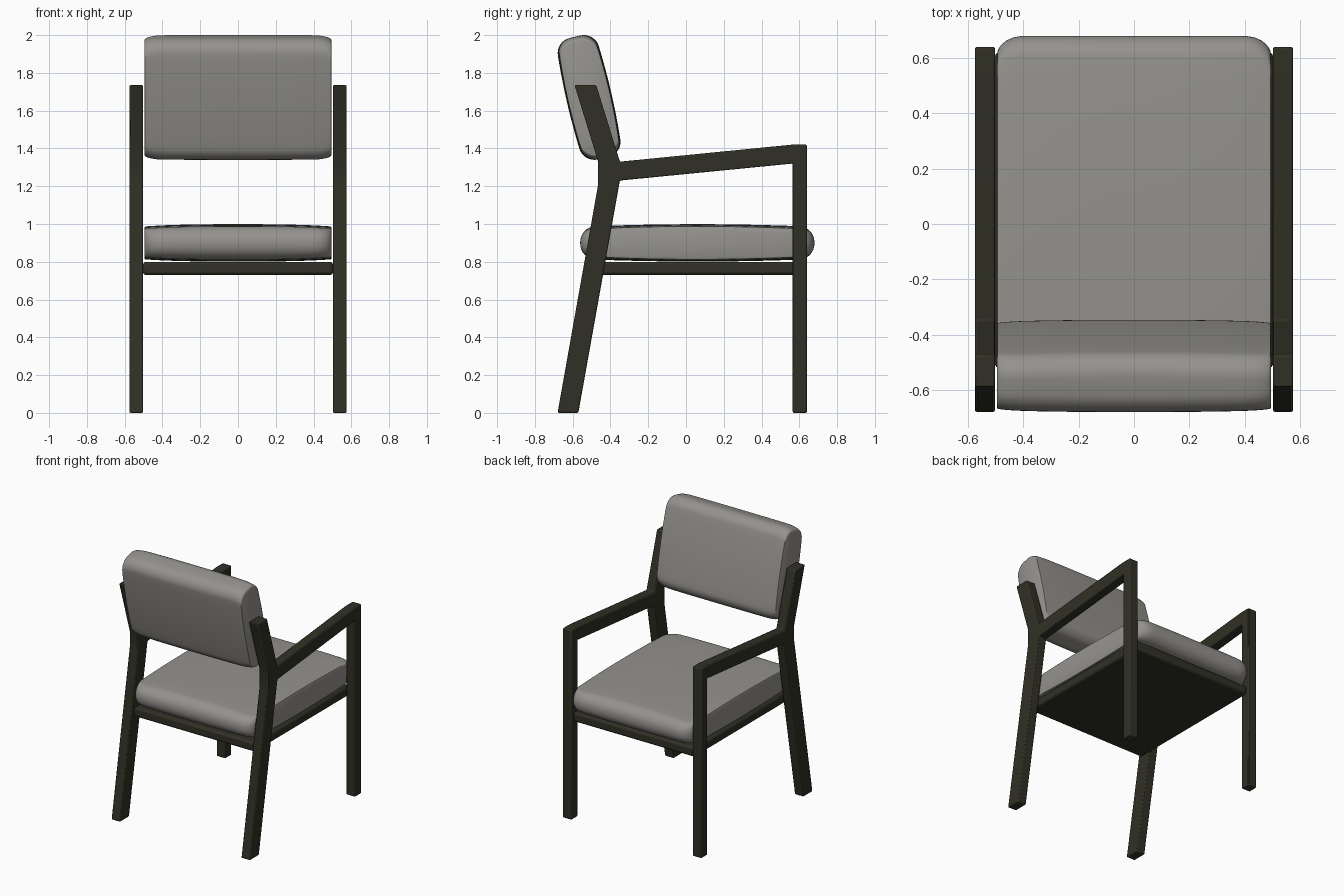
import bpy, math
from mathutils import Matrix, Vector

if "Cube" in bpy.data.objects:
    bpy.data.objects.remove(bpy.data.objects["Cube"])


def material(name, rgb):
    m = bpy.data.materials.new(name)
    m.diffuse_color = (*rgb, 1)
    m.use_nodes = True
    m.node_tree.nodes["Principled BSDF"].inputs["Base Color"].default_value = m.diffuse_color
    return m


WOOD = material("dark wood", (0.03, 0.03, 0.019))
FABRIC = material("grey fabric", (0.30, 0.29, 0.27))


def make(name, verts, faces, mat, angle=35, bevel=0):
    me = bpy.data.meshes.new(name)
    me.from_pydata(verts, [], faces)
    me.materials.append(mat)
    ob = bpy.data.objects.new(name, me)
    bpy.context.collection.objects.link(ob)
    bpy.ops.object.select_all(action='DESELECT')
    ob.select_set(True)
    bpy.context.view_layer.objects.active = ob
    bpy.ops.object.mode_set(mode='EDIT')
    bpy.ops.mesh.select_all(action='SELECT')
    bpy.ops.mesh.normals_make_consistent(inside=False)
    bpy.ops.object.mode_set(mode='OBJECT')
    if bevel:
        b = ob.modifiers.new("bevel", 'BEVEL')
        b.width, b.segments, b.limit_method = bevel, 2, 'ANGLE'
    bpy.ops.object.shade_smooth_by_angle(angle=math.radians(angle))
    return ob


def loft(rings):
    """Join equal rings of points into a closed tube with end caps."""
    n = len(rings[0])
    verts = [p for r in rings for p in r]
    faces = [(k * n + i, k * n + (i + 1) % n, (k + 1) * n + (i + 1) % n, (k + 1) * n + i)
             for k in range(len(rings) - 1) for i in range(n)]
    faces += [tuple(range(n))[::-1], tuple(range((len(rings) - 1) * n, len(rings) * n))]
    return verts, faces


def prism(name, outline, x0, x1, bevel):
    v, f = loft([[(x, y, z) for y, z in outline] for x in (x0, x1)])
    return make(name, v, f, WOOD, 25, bevel)


def section(a, b, r, bulge):
    """Rounded rectangle, half sizes a and b, with swollen long edges."""
    pts = []
    for cx, cy, start in ((1, 1, 0), (-1, 1, 90), (-1, -1, 180), (1, -1, 270)):
        for i in range(9):
            t = math.radians(start + i * 90 / 8)
            pts.append((cx * (a - r) + r * math.cos(t), cy * (b - r) + r * math.sin(t)))
        if cx * cy > 0:   # long edge that follows this corner
            for i in range(1, 12):
                pts.append((cx * (a - r) * (1 - i / 6), cy * b))
    return [(u, w + math.copysign(bulge * (1 - (u / a) ** 2), w)) for u, w in pts]


def cushion(name, centre, tilt, a, b, r, bulge, pinch, curve):
    W = 0.495
    rot = Matrix.Rotation(tilt, 3, 'X')
    steps = [0, .2, .4, .6, .75, .82, .88, .93, .965, .985, .995, 1]
    rings = []
    for t in [-s for s in steps[:0:-1]] + steps:
        d = max(0, (abs(t) - .8) / .2)
        da = pinch * (1 - math.sqrt(max(0, 1 - d * d)))
        db = curve * abs(t) ** 3 + (.004 if abs(t) == 1 else 0)
        rings.append([Vector(centre) + rot @ Vector((t * W, u, w))
                      for u, w in section(a - da, b - db, min(r, b - db - .005), bulge)])
    v, f = loft(rings)
    return make(name, v, f, FABRIC, 50)


# Side frames: rear leg, arm rest and front leg in one bent outline
side = [(-.68, 0), (-.57, 0), (-.35, 1.23), (.565, 1.32), (.565, 0), (.64, 0),
        (.64, 1.42), (.56, 1.42), (-.35, 1.33), (-.475, 1.735), (-.59, 1.735),
        (-.465, 1.33), (-.465, 1.21)]
prism("left_side_frame", side, -.575, -.502, .007)
prism("right_side_frame", side, .502, .575, .007)

# Seat board
prism("seat_board", [(-.52, .73), (.62, .73), (.62, .80), (-.52, .80)], -.503, .503, .015)

# Cushions
cushion("seat_cushion", (0, .06, .90), 0, .62, .085, .08, .014, .07, .012)
cushion("back_cushion", (0, -.513, 1.67), math.radians(-77 + 180), .33, .105, .075, .015, .025, .008)
